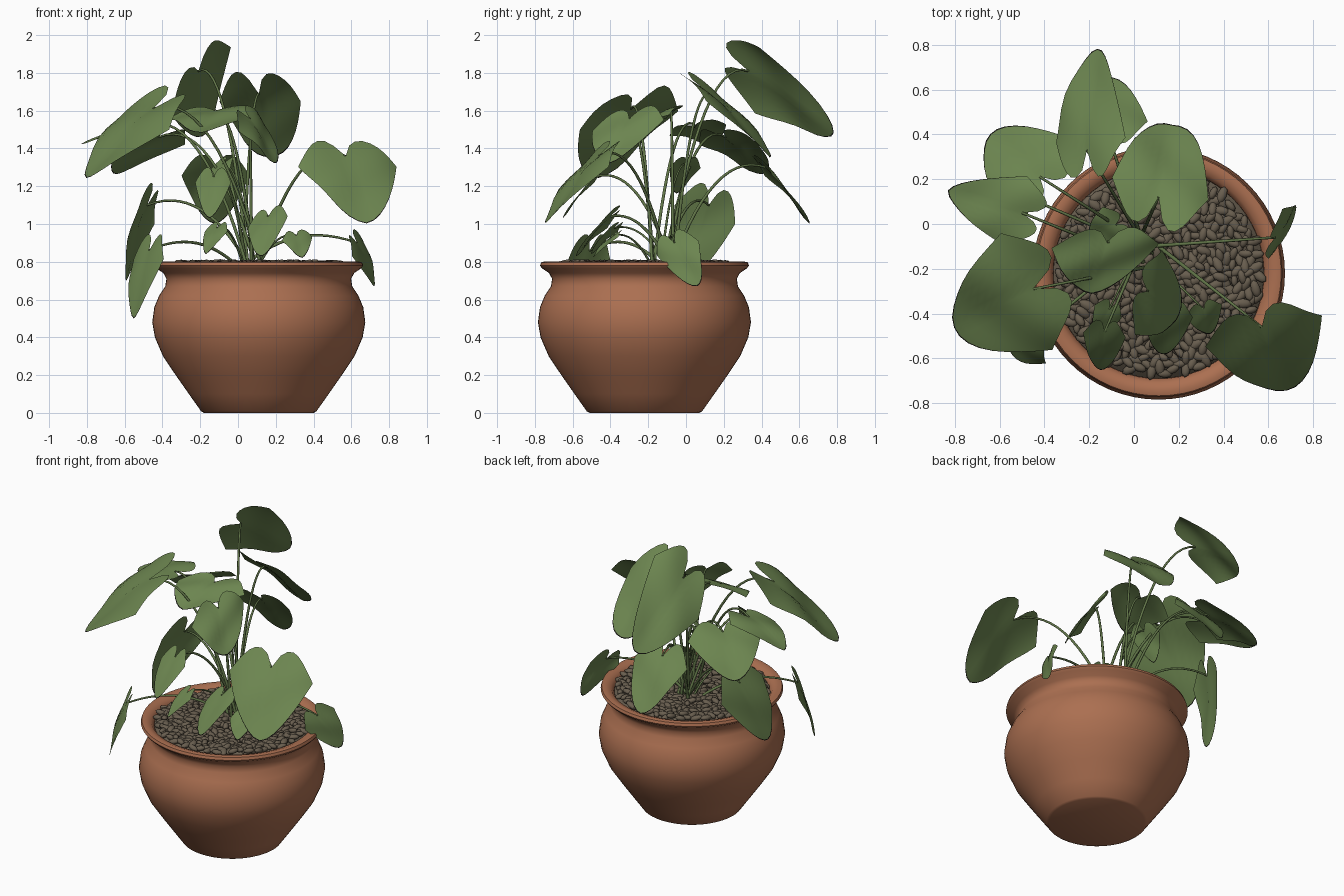
import bpy, bmesh, math, random
from mathutils import Vector as V, Matrix

if "Cube" in bpy.data.objects:
    bpy.data.objects.remove(bpy.data.objects["Cube"])

random.seed(4)
CX, CY = 0.11, -0.22          # pot axis


def material(name, rgb):
    m = bpy.data.materials.new(name)
    m.diffuse_color = (*rgb, 1)
    m.use_nodes = True
    m.node_tree.nodes["Principled BSDF"].inputs["Base Color"].default_value = m.diffuse_color
    return m


TERRACOTTA = material("terracotta", (0.41, 0.16, 0.082))
LEAF = material("leaf green", (0.15, 0.235, 0.08))
EDGE = material("dark leaf edge", (0.012, 0.012, 0.008))
STEM = material("stem green", (0.12, 0.18, 0.065))
STONE = material("pebble brown", (0.14, 0.112, 0.078))


def add_mesh(name, bm, *mats):
    me = bpy.data.meshes.new(name)
    bm.to_mesh(me)
    bm.free()
    for m in mats:
        me.materials.append(m)
    for p in me.polygons:
        p.use_smooth = True
    ob = bpy.data.objects.new(name, me)
    bpy.context.collection.objects.link(ob)
    return ob


def lathe(name, profile, mat, n=64):
    bm = bmesh.new()
    rings = []
    for r, z in profile:
        rings.append([bm.verts.new((CX + r * math.cos(2 * math.pi * i / n),
                                    CY + r * math.sin(2 * math.pi * i / n), z)) for i in range(n)])
    for a, b in zip(rings, rings[1:]):
        for i in range(n):
            j = (i + 1) % n
            bm.faces.new((a[i], a[j], b[j], b[i]))
    bm.faces.new(rings[0][::-1])
    bm.faces.new(rings[-1])
    return add_mesh(name, bm, mat)


# Pot with flared rim and hollow mouth
pot = lathe("pot", [(0.29, 0), (0.305, 0.008), (0.37, 0.1), (0.44, 0.2), (0.507, 0.3), (0.55, 0.4),
                    (0.564, 0.48), (0.553, 0.56), (0.528, 0.62), (0.495, 0.67), (0.489, 0.71),
                    (0.505, 0.74), (0.542, 0.765), (0.553, 0.78), (0.547, 0.797), (0.525, 0.802),
                    (0.49, 0.79), (0.472, 0.765), (0.465, 0.72)], TERRACOTTA)
bpy.context.view_layer.objects.active = pot
pot.select_set(True)
bpy.ops.object.shade_smooth_by_angle(angle=math.radians(50))

# Soil bed and pebbles, laid out in a sunflower pattern
lathe("soil", [(0.47, 0.74), (0.47, 0.765)], STONE)
bm = bmesh.new()
COUNT = 480
for i in range(COUNT):
    r = 0.455 * math.sqrt((i + 0.5) / COUNT)
    a = i * 2.39996
    size = random.uniform(0.8, 1.2)
    m = (Matrix.Translation((CX + r * math.cos(a), CY + r * math.sin(a), random.uniform(0.775, 0.795)))
         @ Matrix.Rotation(random.uniform(0, 6.28), 4, 'Z')
         @ Matrix.Rotation(random.uniform(-0.35, 0.35), 4, 'Y')
         @ Matrix.Diagonal((0.036 * size, 0.019 * size, 0.016, 1)))
    bmesh.ops.create_uvsphere(bm, u_segments=8, v_segments=6, radius=1, matrix=m)
add_mesh("pebbles", bm, STONE)


def stem(name, base, thick):
    # arching stalk from the crown of the plant to the leaf notch
    root = V((0.07 + random.uniform(-0.06, 0.06), -0.12 + random.uniform(-0.06, 0.06), 0.76))
    reach = (base - root).xy.length
    ctrl = V((root.x + (base.x - root.x) * 0.45, root.y + (base.y - root.y) * 0.45,
              base.z + 0.3 * reach - 0.06))
    cu = bpy.data.curves.new(name, 'CURVE')
    cu.dimensions = '3D'
    cu.bevel_depth = thick
    cu.bevel_resolution = 2
    cu.use_fill_caps = True
    sp = cu.splines.new('POLY')
    n = 14
    sp.points.add(n)
    for i in range(n + 1):
        t = i / n
        p = root * (1 - t) ** 2 + ctrl * 2 * t * (1 - t) + base * t * t
        sp.points[i].co = (*p, 1)
        sp.points[i].radius = 1.25 - 0.5 * t
    cu.materials.append(STEM)
    bpy.context.collection.objects.link(bpy.data.objects.new(name, cu))


def leaf(name, base, tip, side, fold=0.08, arch=0.12, full=1.6, lobe=0.30):
    # heart-shaped blade: base is the notch, side the half-width vector
    base, tip, side = V(base), V(tip), V(side)
    axis = tip - base
    nor = axis.cross(side).normalized()
    if nor.z < 0:
        nor = -nor
    length, width = axis.length, side.length
    bm = bmesh.new()
    cols, rows = 20, 12
    grid = []
    for i in range(cols + 1):
        v = math.sin((i / cols * 2 - 1) * math.pi / 2)
        s = abs(v)
        back = -lobe * math.sin(math.pi * s ** 0.8) + 0.12 * s
        front = 0.12 + 0.88 * (1 - s ** full)
        col = []
        for j in range(rows + 1):
            # the last row is a thin dark margin
            f = 1 if j == rows else j / (rows - 1) * (1 - 0.006 / length)
            u = back + (front - back) * f
            lift = (fold * width * s - 0.16 * width * s ** 3
                    + arch * length * u * (1 - u)
                    + 0.03 * width * math.sin(7 * u + 3 * v))
            col.append(bm.verts.new(base + axis * u + side * v + nor * lift))
        grid.append(col)
    for a, b in zip(grid, grid[1:]):
        for j in range(rows):
            face = bm.faces.new((a[j], a[j + 1], b[j + 1], b[j]))
            face.material_index = int(j == rows - 1)
    bmesh.ops.remove_doubles(bm, verts=bm.verts[:], dist=0.0003)
    bmesh.ops.recalc_face_normals(bm, faces=bm.faces[:])
    if sum((f.normal.dot(nor) for f in bm.faces)) < 0:
        bmesh.ops.reverse_faces(bm, faces=bm.faces[:])
    add_mesh(name + "_leaf", bm, LEAF, EDGE)
    stem(name + "_stem", base, 0.0075 if length > 0.25 else 0.0055)


# Tall upper leaves
leaf("top_back", (-0.21, 0.33, 1.81), (-0.16, 0.78, 1.48), (0.155, 0.01, 0.175), full=1.9)
leaf("upper_right", (0.11, 0.12, 1.69), (0.17, 0.44, 1.35), (0.215, -0.05, 0.0),
     fold=0.15, full=2.6, lobe=0.42)
leaf("big_left", (-0.45, -0.29, 1.61), (-0.80, -0.46, 1.24), (0.115, -0.26, -0.05), full=1.9, lobe=0.36)
leaf("upper_middle", (-0.12, -0.08, 1.60), (-0.19, -0.31, 1.48), (0.24, 0.01, 0.01))
leaf("front_middle", (0.06, -0.30, 1.56), (0.20, -0.40, 1.32), (0.06, 0.19, 0.03), full=1.9)

# Middle leaves at the back and left
leaf("back_left", (-0.42, 0.21, 1.46), (-0.64, 0.40, 1.26), (0.16, 0.155, 0.0), full=1.9)
leaf("far_left", (-0.50, 0.05, 1.52), (-0.83, 0.15, 1.42), (0.06, 0.15, 0.03))
leaf("back_hanging", (-0.12, 0.42, 1.30), (-0.12, 0.65, 1.0), (0.18, 0.02, 0.0), full=1.9)
leaf("left_hanging", (-0.48, 0.12, 1.10), (-0.59, -0.02, 0.70), (0.04, 0.16, -0.05), full=1.9)
leaf("inner_small", (-0.08, 0.0, 1.32), (-0.20, -0.05, 1.16), (0.05, -0.08, 0.0))

# Leaves drooping over the rim
leaf("right_front", (0.57, -0.46, 1.36), (0.68, -0.74, 1.0), (0.26, 0.07, 0.0), full=1.8)
leaf("right_rim", (0.63, -0.06, 0.90), (0.72, 0.06, 0.67), (-0.03, -0.11, -0.04), full=1.9)
leaf("left_rim", (-0.47, -0.51, 0.86), (-0.55, -0.57, 0.50), (0.08, -0.11, 0.0), full=1.8)

# Small low leaves in front
leaf("front_low", (0.16, -0.40, 1.04), (0.13, -0.58, 0.83), (0.105, 0.0, 0.03), full=2.0)
leaf("front_left", (-0.13, -0.48, 1.25), (-0.15, -0.65, 1.03), (0.095, -0.01, 0.0), full=1.8)
leaf("front_left_low", (-0.11, -0.38, 0.98), (-0.17, -0.50, 0.84), (0.06, -0.03, 0.0))
leaf("front_right_low", (0.31, -0.38, 0.94), (0.34, -0.49, 0.82), (0.08, 0.03, 0.01))
